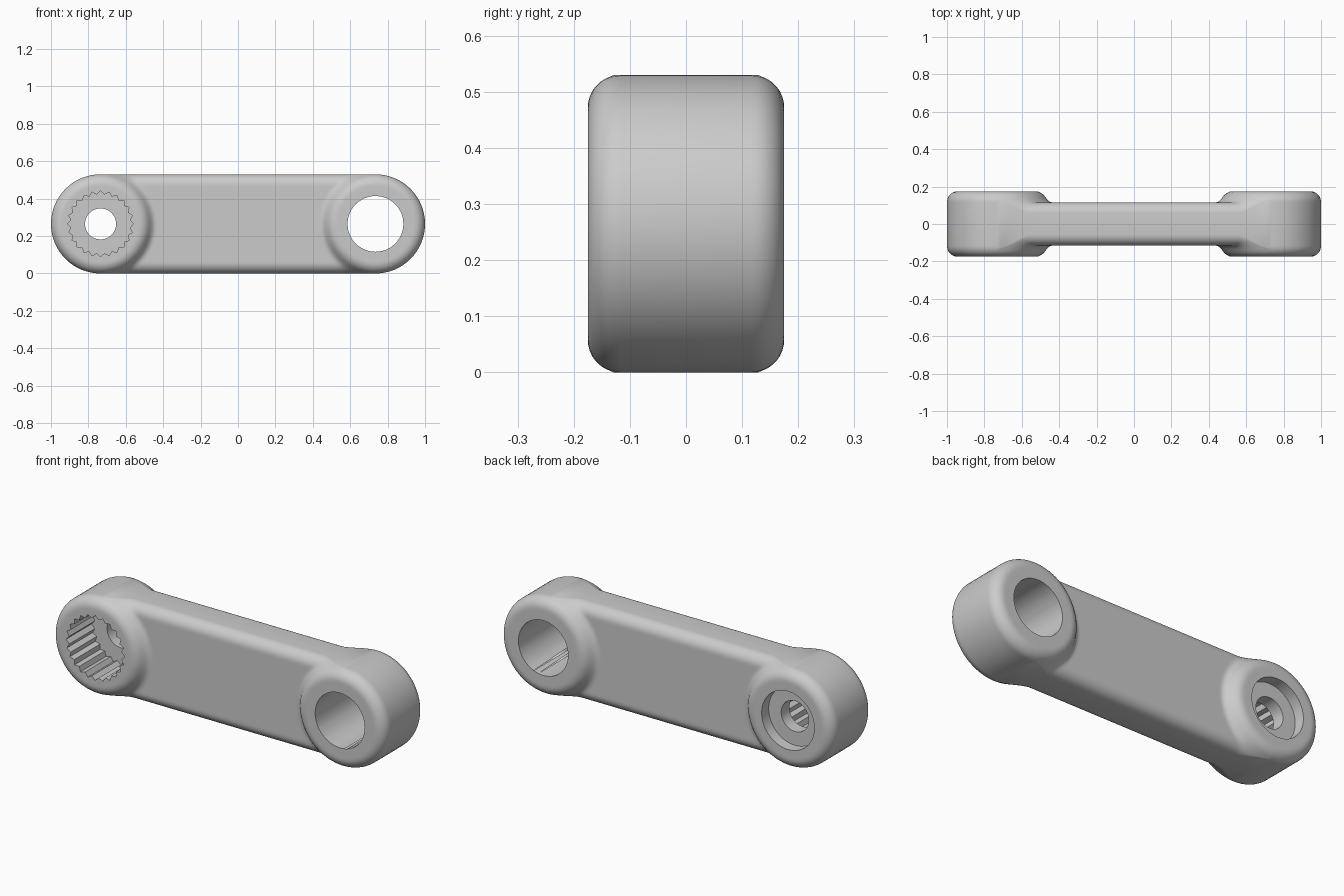
import bpy, bmesh, math

if "Cube" in bpy.data.objects:
    bpy.data.objects.remove(bpy.data.objects["Cube"])

R = 0.265        # end radius, also half height
C = 1 - R        # boss centre distance from the middle
BAR, BOSS = 0.115, 0.175   # half thicknesses
E = 0.058        # edge rounding

metal = bpy.data.materials.new("plain_grey")
metal.diffuse_color = (0.6, 0.6, 0.6, 1)
metal.use_nodes = True
metal.node_tree.nodes["Principled BSDF"].inputs["Base Color"].default_value = metal.diffuse_color


def rounded(t, d):
    """Half thickness at inset d from a rounded rim."""
    k = max(E - d, 0)
    return t - E + math.sqrt(max(E * E - k * k, 0))


def boss_height(r):
    """Boss profile, carried on as a tangent slope past its rim."""
    lim = 0.26
    if r <= lim:
        return rounded(BOSS, R - r)
    k = lim - (R - E)
    root = math.sqrt(E * E - k * k)
    return BOSS - E + root - (k / root) * (r - lim)


def height(x, z, d):
    """Bar and boss joined with a soft fillet."""
    r = math.hypot(abs(x) - C, z - R)
    bar, boss = rounded(BAR, d), boss_height(r)
    if abs(x) >= C:
        return rounded(BOSS, d)
    k = 0.06 * min(1, (C - abs(x)) / 0.06)
    blend = max(k - abs(bar - boss), 0)
    return max(bar, boss) + (blend * blend / (4 * k) if k > 0 else 0)


# Outline stations: (centre-line x, normal x, normal z)
fine = [-C + 0.36 * i / 30 for i in range(31)]
xs = fine + [-0.19, 0.0, 0.19] + [-x for x in reversed(fine)]
stations = [(x, 0, 1) for x in xs]
stations += [(C, math.sin(math.pi * i / 32), math.cos(math.pi * i / 32)) for i in range(1, 32)]
stations += [(x, 0, -1) for x in reversed(xs)]
stations += [(-C, -math.sin(math.pi * i / 32), -math.cos(math.pi * i / 32)) for i in range(1, 32)]

# Insets: rounded rim, then evenly in to the centre line
insets = [E * (1 - math.cos(math.pi / 2 * i / 9)) for i in range(10)]
insets += [E + (R - E) * i / 20 for i in range(1, 21)]

# Arm body
bm = bmesh.new()
columns = []
for cx, nx, nz in stations:
    pts = []
    for d in insets:
        x, z = cx + nx * (R - d), R + nz * (R - d)
        pts.append((x, height(x, z, d), z))
    ring = [(x, -y, z) for x, y, z in reversed(pts)] + pts
    columns.append([bm.verts.new(p) for p in ring])
for i, a in enumerate(columns):
    b = columns[(i + 1) % len(columns)]
    for j in range(len(a) - 1):
        bm.faces.new((a[j], a[j + 1], b[j + 1], b[j]))
bmesh.ops.remove_doubles(bm, verts=bm.verts, dist=1e-5)
bmesh.ops.recalc_face_normals(bm, faces=bm.faces)
mesh = bpy.data.meshes.new("lever_arm")
bm.to_mesh(mesh)
bm.free()
mesh.materials.append(metal)
arm = bpy.data.objects.new("lever_arm", mesh)
bpy.context.collection.objects.link(arm)
bpy.context.view_layer.objects.active = arm
arm.select_set(True)


def cut(name, x, radii, y0, y1):
    """Cut a bore along y; radii gives its outline, starting at the top."""
    bm = bmesh.new()
    n = len(radii)
    loop = []
    for i, r in enumerate(radii):
        a = 2 * math.pi * i / n
        loop.append(bm.verts.new((x + r * math.sin(a), y0, R + r * math.cos(a))))
    face = bm.faces.new(loop)
    out = bmesh.ops.extrude_face_region(bm, geom=[face])
    for v in out["geom"]:
        if isinstance(v, bmesh.types.BMVert):
            v.co.y = y1
    bmesh.ops.recalc_face_normals(bm, faces=bm.faces)
    me = bpy.data.meshes.new(name)
    bm.to_mesh(me)
    bm.free()
    me.materials.append(metal)
    ob = bpy.data.objects.new(name, me)
    ob.hide_render = True
    bpy.context.collection.objects.link(ob)
    mod = arm.modifiers.new(name, 'BOOLEAN')
    mod.operation, mod.solver, mod.object = 'DIFFERENCE', 'EXACT', ob
    bpy.ops.object.modifier_apply(modifier=name)
    bpy.data.objects.remove(ob)


# Plain bore, toothed socket, rear recess and shaft hole
cut("plain_bore", C, [0.149] * 64, -0.3, 0.3)
cut("toothed_socket", -C, [0.176, 0.158] * 24, -0.3, 0.045)
cut("rear_recess", -C, [0.158] * 64, 0.115, 0.3)
cut("shaft_hole", -C, [0.083] * 48, -0.25, 0.25)

bpy.ops.object.shade_smooth_by_angle(angle=math.radians(30))
